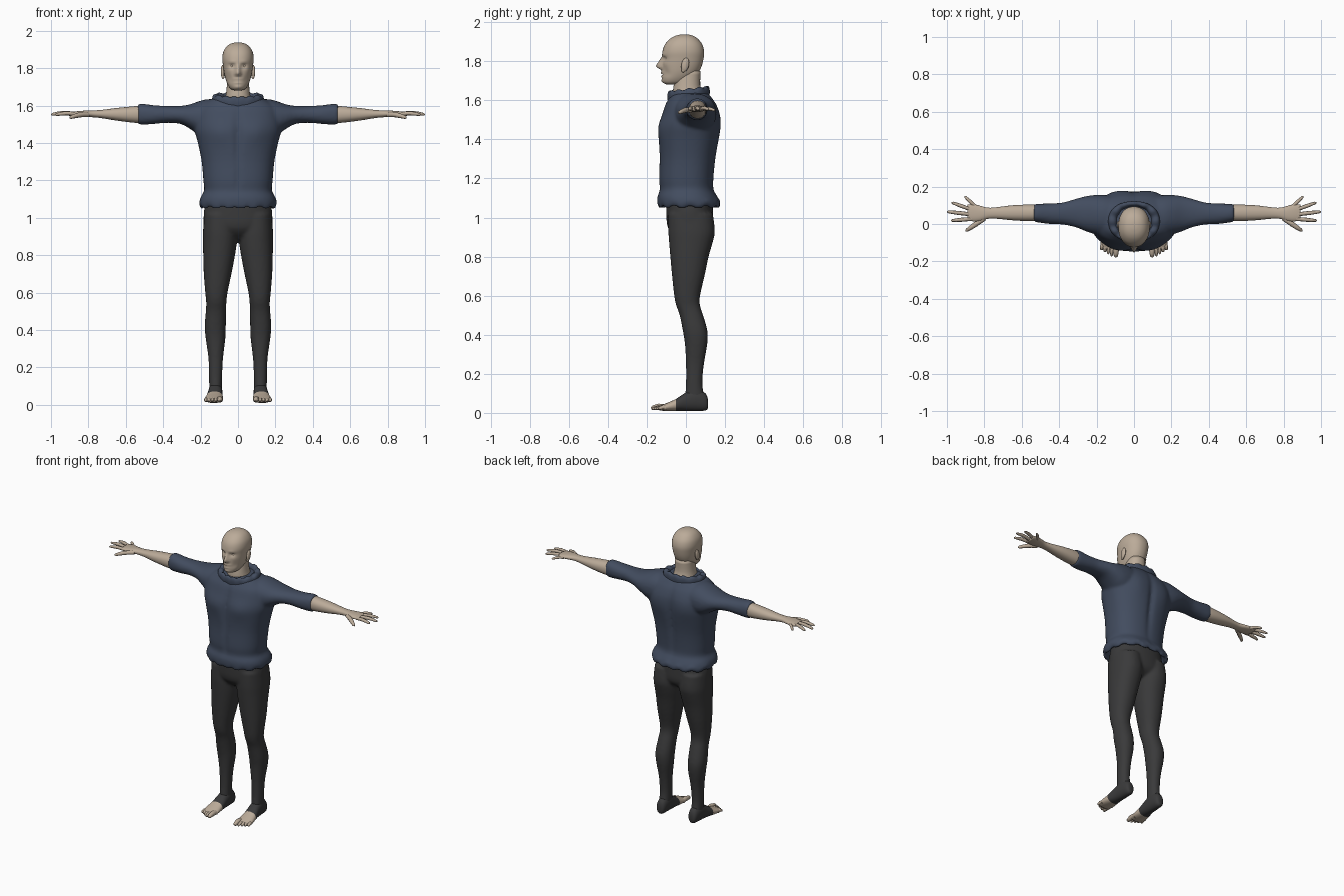
import bpy, bmesh, math
from mathutils import Vector


def material(name, rgb):
    m = bpy.data.materials.new(name)
    m.diffuse_color = (*rgb, 1)
    return m


SKIN = material("skin", (0.50, 0.41, 0.32))
KNIT = material("knit", (0.055, 0.073, 0.115))
CLOTH = material("cloth", (0.042, 0.042, 0.043))


def spline(rings, steps):
    """Catmull-Rom interpolation through the control rings."""
    out = []
    for i in range(len(rings) - 1):
        a, b, c, d = (rings[max(0, min(len(rings) - 1, i + k))] for k in (-1, 0, 1, 2))
        for s in range(steps):
            t = s / steps
            out.append([0.5 * (2 * q + (r - p) * t + (2 * p - 5 * q + 4 * r - w) * t * t
                               + (3 * q - p - 3 * r + w) * t ** 3)
                        for p, q, r, w in zip(a, b, c, d)])
    return out + [list(rings[-1])]


def loft(bm, axis, rings, n=32, steps=3, power=2.2, both=False):
    """Rings are (position, a0, a1, b0, b1), or (z, half width, y0, y1) when symmetric."""
    rings = [(r[0], -r[1], r[1], r[2], r[3]) if len(r) == 4 else r for r in rings]
    for side in ((1, -1) if both else (1,)):
        loops = []
        for p, a0, a1, b0, b1 in spline(rings, steps):
            loop = []
            for k in range(n):
                t = 2 * math.pi * k / n
                c, s = math.cos(t), math.sin(t)
                a = (a0 + a1) / 2 + (a1 - a0) / 2 * math.copysign(abs(c) ** (2 / power), c)
                b = (b0 + b1) / 2 + (b1 - b0) / 2 * math.copysign(abs(s) ** (2 / power), s)
                x, y, z = {"x": (p, a, b), "y": (a, p, b), "z": (a, b, p)}[axis]
                loop.append(bm.verts.new((side * x, y, z)))
            loops.append(loop)
        for l0, l1 in zip(loops, loops[1:]):
            for k in range(n):
                j = (k + 1) % n
                bm.faces.new((l0[k], l0[j], l1[j], l1[k]))
        bm.faces.new(loops[0])
        bm.faces.new(loops[-1])


def sculpt(bm, bumps, front=True):
    """Push the front or back along y with soft bumps (x, z, size x, size z, dy), mirrored in x."""
    for v in bm.verts:
        if (v.co.y < -0.03) == front:
            x, z = abs(v.co.x), v.co.z
            v.co.y += sum(d * math.exp(-((x - bx) / sx) ** 2 - ((z - bz) / sz) ** 2)
                          for bx, bz, sx, sz, d in bumps)


def finish(bm, name, mat, voxel=0):
    bmesh.ops.recalc_face_normals(bm, faces=bm.faces)
    for f in bm.faces:
        f.smooth = True
    me = bpy.data.meshes.new(name)
    bm.to_mesh(me)
    bm.free()
    ob = bpy.data.objects.new(name, me)
    bpy.context.collection.objects.link(ob)
    me.materials.append(mat)
    if voxel:
        r = ob.modifiers.new("blend", 'REMESH')
        r.mode, r.voxel_size, r.use_smooth_shade = 'VOXEL', voxel, True
        s = ob.modifiers.new("soften", 'SMOOTH')
        s.factor, s.iterations = 0.5, 4
    return ob


def digits(name, paths, mat):
    """Tapered fingers or toes on both sides; paths are (start, end, radius)."""
    cu = bpy.data.curves.new(name, 'CURVE')
    cu.dimensions, cu.bevel_depth, cu.bevel_resolution, cu.use_fill_caps = '3D', 1, 2, True
    for side in (1, -1):
        for a, b, r in paths:
            sp = cu.splines.new('POLY')
            sp.points.add(5)
            for p, (t, k) in zip(sp.points, ((0, 1), (.3, .95), (.5, 1), (.75, .85), (.94, .65), (1, .25))):
                q = Vector(a).lerp(Vector(b), t)
                q.z += 0.006 * math.sin(math.pi * t)
                p.co, p.radius = (side * q.x, q.y, q.z, 1), r * k
            sp.use_smooth = True
    ob = bpy.data.objects.new(name, cu)
    bpy.context.collection.objects.link(ob)
    cu.materials.append(mat)


# Sweater: torso and sleeves blended into one skin
bm = bmesh.new()
loft(bm, "z", [(1.10, .175, -.11, .14), (1.05, .19, -.135, .163), (1.075, .207, -.146, .177),
               (1.11, .2, -.145, .16), (1.145, .181, -.134, .142), (1.2, .185, -.138, .142),
               (1.3, .194, -.135, .152), (1.4, .214, -.138, .168), (1.47, .232, -.134, .175),
               (1.53, .23, -.12, .172), (1.58, .215, -.105, .155), (1.61, .185, -.088, .135),
               (1.635, .14, -.075, .115), (1.645, .1, -.06, .1)], n=64, power=2.4)
for v in bm.verts:
    if v.co.z < 1.09:
        v.co.z += 0.007 * math.sin(14 * math.atan2(v.co.y, v.co.x))
sculpt(bm, [(.095, 1.46, .07, .06, -.012), (0, 1.42, .012, .16, .012), (0, 1.2, .01, .05, .006)])
sculpt(bm, [(.1, 1.48, .06, .08, .008), (0, 1.38, .02, .2, -.014)], front=False)
loft(bm, "x", [(.1, -.07, .15, 1.43, 1.63), (.16, -.065, .155, 1.43, 1.635), (.21, -.055, .155, 1.445, 1.623),
               (.26, -.038, .148, 1.478, 1.606), (.31, -.018, .135, 1.503, 1.598),
               (.38, -.003, .115, 1.508, 1.598), (.45, 0, .11, 1.502, 1.602),
               (.51, .008, .108, 1.498, 1.61), (.535, .012, .106, 1.502, 1.608)], both=True)
finish(bm, "sweater", KNIT, voxel=0.009)

# Collar: rolled, wavy ring tilted down at the front
bm = bmesh.new()
loft(bm, "z", [(1.60, .135, -.09, .12), (1.635, .138, -.095, .122), (1.657, .128, -.09, .115),
               (1.655, .1, -.078, .1), (1.62, .085, -.066, .09), (1.59, .08, -.06, .085)], n=64)
for v in bm.verts:
    v.co.z += 0.12 * (v.co.y - 0.02) + 0.004 * math.sin(13 * math.atan2(v.co.y, v.co.x))
finish(bm, "collar", KNIT)

# Trousers: hips and legs blended together
bm = bmesh.new()
loft(bm, "z", [(1.1, .168, -.1, .135), (1.03, .183, -.1, .138), (.96, .18, -.096, .138),
               (.92, .15, -.075, .115), (.885, .07, -.035, .06)], n=48)
loft(bm, "z", [(1.02, .01, .18, -.09, .138), (.93, .004, .187, -.09, .148), (.87, .006, .187, -.086, .136),
               (.8, .016, .186, -.08, .116), (.7, .035, .183, -.071, .095), (.6, .056, .175, -.06, .072),
               (.55, .062, .17, -.05, .072), (.5, .064, .172, -.032, .088), (.42, .065, .178, -.016, .11),
               (.35, .068, .172, -.005, .109), (.25, .08, .158, .0, .092), (.15, .085, .155, .0, .084),
               (.08, .086, .153, -.004, .095), (.04, .09, .15, 0, .1)], both=True)
finish(bm, "trousers", CLOTH, voxel=0.009)

# Feet: covered heel, bare front
bm = bmesh.new()
loft(bm, "y", [(.113, .105, .135, .025, .065), (.1, .09, .148, .012, .1), (.05, .084, .156, .01, .125),
               (0, .083, .16, .01, .105), (-.05, .081, .17, .01, .072), (-.1, .079, .178, .01, .05),
               (-.135, .086, .17, .012, .036)], both=True)
feet = finish(bm, "feet", SKIN)
feet.data.materials.append(CLOTH)
for f in feet.data.polygons:
    f.material_index = int(f.center.y > -0.055)
digits("toes", [((.096, -.1, .028), (.097, -.178, .022), .016)]
       + [((.117 + .017 * i, -.1, .025), (.12 + .018 * i, -.172 + .011 * i, .02), .0105) for i in range(4)], SKIN)

# Forearms and palms
bm = bmesh.new()
loft(bm, "x", [(.5, .02, .1, 1.508, 1.6), (.55, .015, .104, 1.508, 1.597), (.65, .02, .1, 1.52, 1.587),
               (.73, .028, .09, 1.533, 1.577), (.78, .028, .087, 1.538, 1.574), (.82, .016, .097, 1.54, 1.573),
               (.86, .014, .106, 1.542, 1.57), (.89, .022, .103, 1.546, 1.566)], both=True)
finish(bm, "forearms", SKIN)
digits("fingers", [((.80, .03, 1.552), (.9, -.038, 1.535), .0135), ((.87, .027, 1.555), (.978, .018, 1.55), .011),
                   ((.875, .052, 1.557), (1.0, .066, 1.552), .011), ((.87, .077, 1.556), (.975, .115, 1.552), .0105),
                   ((.85, .095, 1.553), (.905, .148, 1.548), .0095)], SKIN)

# Neck
bm = bmesh.new()
loft(bm, "z", [(1.58, .085, -.06, .1), (1.64, .069, -.066, .082), (1.68, .062, -.062, .073),
               (1.75, .056, -.05, .075)])
finish(bm, "neck", SKIN)

# Head with face modelled by soft bumps
bm = bmesh.new()
loft(bm, "z", [(1.682, .022, -.1, -.035), (1.69, .04, -.115, 0), (1.71, .054, -.121, .03),
               (1.74, .066, -.121, .062), (1.775, .074, -.12, .08), (1.815, .08, -.12, .09),
               (1.85, .084, -.12, .093), (1.885, .079, -.108, .084), (1.912, .064, -.085, .064),
               (1.928, .045, -.06, .042), (1.936, .023, -.033, .017), (1.938, .004, -.012, -.004)],
     n=72, steps=4)
sculpt(bm, [(0, 1.774, .013, .015, -.03), (0, 1.798, .010, .02, -.018), (.013, 1.768, .006, .007, -.008),
            (.032, 1.813, .016, .010, .013), (.03, 1.833, .022, .008, -.004), (.05, 1.785, .016, .014, -.003),
            (0, 1.74, .022, .006, -.009), (0, 1.732, .02, .003, .006), (0, 1.723, .018, .006, -.007),
            (0, 1.7, .02, .01, -.006), (.045, 1.74, .015, .02, .006)])
finish(bm, "head", SKIN)

# Ears and eyes
for name, loc, size in (("ear", (.082, -.004, 1.782), (.01, .02, .036)),
                        ("ear_lobe", (.08, -.012, 1.757), (.008, .011, .014)),
                        ("eye", (.032, -.093, 1.812), (.013, .012, .009))):
    bm = bmesh.new()
    for side in (1, -1):
        verts = bmesh.ops.create_uvsphere(bm, u_segments=16, v_segments=10, radius=1)["verts"]
        for v in verts:
            v.co = Vector((side * (loc[0] + v.co.x * size[0]), loc[1] + v.co.y * size[1] + v.co.z * size[2] * .15,
                           loc[2] + v.co.z * size[2]))
    finish(bm, name + "s", SKIN)
